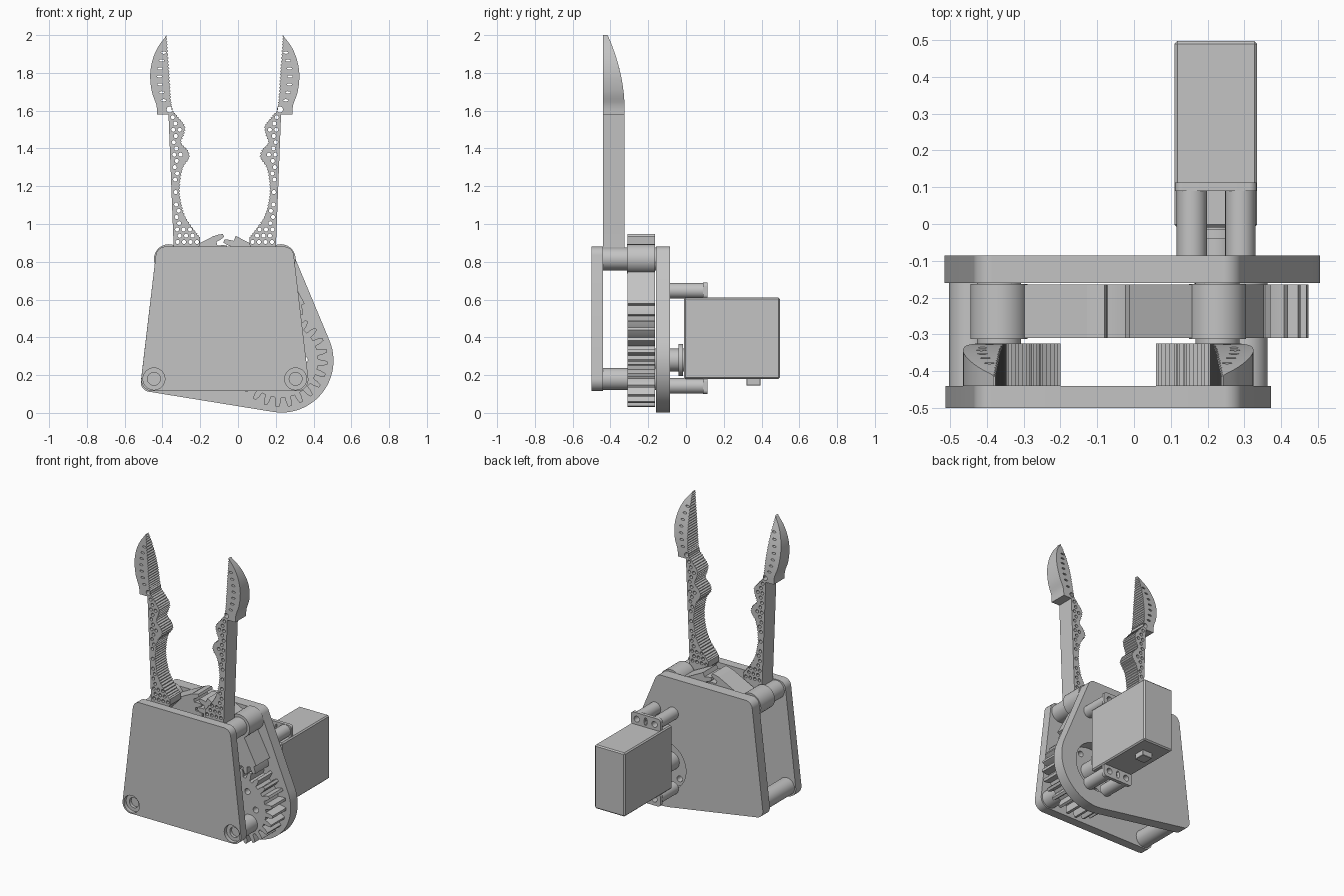
import bpy, bmesh, math
from mathutils import Vector as V
from mathutils.geometry import intersect_point_line

if "Cube" in bpy.data.objects:
    bpy.data.objects.remove(bpy.data.objects["Cube"])

grey = bpy.data.materials.new("plain grey")
grey.use_nodes = True
grey.diffuse_color = (0.55, 0.55, 0.55, 1)
grey.node_tree.nodes["Principled BSDF"].inputs["Base Color"].default_value = grey.diffuse_color

AXIS = -0.07                      # mirror line between the two fingers
PIVOT_L, PIVOT_R = V((-0.367, 0.815)), V((0.227, 0.815))
DRIVE = V((0.225, 0.28))


def polar(c, r, a):
    return c + V((r * math.cos(a), r * math.sin(a)))


def ellipse(c, rx, rz=None, n=32):
    rz = rz or rx
    return [V((c[0] + rx * math.cos(math.tau * i / n), c[1] + rz * math.sin(math.tau * i / n)))
            for i in range(n)]


def rounded(corners, steps=10):
    """Polygon (x, z, radius) with filleted corners."""
    out = []
    for i, (x, z, r) in enumerate(corners):
        p = V((x, z))
        a = (V(corners[i - 1][:2]) - p).normalized()
        b = (V(corners[(i + 1) % len(corners)][:2]) - p).normalized()
        half = a.angle(b) / 2
        c = p + (a + b).normalized() * r / math.sin(half)
        s, e = p + a * r / math.tan(half) - c, p + b * r / math.tan(half) - c
        full = s.angle(e)
        for k in range(steps + 1):
            t = k / steps
            out.append(c + (s * math.sin((1 - t) * full) + e * math.sin(t * full)) / math.sin(full))
    return out


def finish(name, mesh):
    mesh.materials.clear()
    mesh.materials.append(grey)
    mesh.polygons.foreach_set("use_smooth", [True] * len(mesh.polygons))
    mesh.set_sharp_from_angle(angle=math.radians(30))
    ob = bpy.data.objects.new(name, mesh)
    bpy.context.collection.objects.link(ob)
    return ob


def slab(name, loops, y0, y1, back=None):
    """Extrude an outline with holes (x, z) from y0 to y1; back(z) thins the rear face."""
    cu = bpy.data.curves.new(name, "CURVE")
    cu.dimensions, cu.fill_mode, cu.extrude = "2D", "BOTH", (y1 - y0) / 2
    for loop in loops:
        sp = cu.splines.new("POLY")
        sp.points.add(len(loop) - 1)
        for pt, p in zip(sp.points, loop):
            pt.co = (p[0], p[1], 0, 1)
        sp.use_cyclic_u = True
    tmp = bpy.data.objects.new(name, cu)
    bpy.context.collection.objects.link(tmp)
    dg = bpy.context.evaluated_depsgraph_get()
    mesh = bpy.data.meshes.new_from_object(tmp.evaluated_get(dg))
    bpy.data.objects.remove(tmp)
    bpy.data.curves.remove(cu)
    bm = bmesh.new()
    bm.from_mesh(mesh)
    bmesh.ops.remove_doubles(bm, verts=bm.verts, dist=1e-5)
    for v in bm.verts:
        x, z, d = v.co
        y = (y0 + y1) / 2 - d
        if back and d < 0:
            y -= back(z)
        v.co = (x, y, z)
    bmesh.ops.recalc_face_normals(bm, faces=bm.faces)
    bm.to_mesh(mesh)
    bm.free()
    mesh.name = name
    return finish(name, mesh)


def rod(name, c, r, y0, y1, bore=None):
    return slab(name, [ellipse(c, r)] + ([ellipse(c, bore)] if bore else []), y0, y1)


def box(name, lo, hi, bevel):
    bm = bmesh.new()
    bmesh.ops.create_cube(bm, size=1)
    for v in bm.verts:
        v.co = [l + (c + 0.5) * (h - l) for c, l, h in zip(v.co, lo, hi)]
    bmesh.ops.bevel(bm, geom=bm.edges[:], offset=bevel, segments=1, affect="EDGES")
    mesh = bpy.data.meshes.new(name)
    bm.to_mesh(mesh)
    bm.free()
    return finish(name, mesh)


def gear(c, root, tip, n, phase, a0=0, a1=360):
    """Toothed outline; a partial range gives a pie-shaped sector."""
    pitch, out = 360 / n, []
    part = a1 - a0 < 360
    if part:
        out += [c, polar(c, root, math.radians(a0))]
    for k in range(-n, 2 * n):
        a = phase + k * pitch
        if not (a0 + 0.25 * pitch < a < a1 - 0.25 * pitch if part else a0 <= a < a1):
            continue
        for off, r in ((-.3, root), (-.25, (root + tip) / 2), (-.13, tip),
                       (.13, tip), (.25, (root + tip) / 2), (.3, root)):
            out.append(polar(c, r, math.radians(a + off * pitch)))
    if part:
        out.append(polar(c, root, math.radians(a1)))
    return out


# Front and back plates
posts = [V((-0.445, 0.18)), V((0.305, 0.18))]
slab("front_plate", [rounded([(-0.52, 0.115, .06), (0.38, 0.115, .06), (0.29, 0.88, .05), (-0.43, 0.88, .05)])]
     + [ellipse(p, 0.058) for p in posts], -0.5, -0.44)
slab("back_plate", [rounded([(-0.52, 0.12, .05), (0.675, -0.074, .275), (0.277, 0.88, .05), (-0.43, 0.88, .05)], 24),
                    ellipse(DRIVE, 0.165, n=48)], -0.16, -0.085)

# Lower posts with recessed screws
for side, p in zip(("right", "left"), posts):
    rod(side + "_post", p, 0.058, -0.475, -0.16, 0.034)
    rod(side + "_screw", p, 0.034, -0.455, -0.17)

# Drive gear and the two meshing finger gears
slab("drive_gear", [gear(DRIVE, 0.2, 0.25, 24, 86.25 % 15)]
     + [ellipse(polar(DRIVE, 0.125, math.radians(60 * i)), 0.02, n=16) for i in range(6)], -0.31, -0.165)
slab("right_finger_gear", [gear(PIVOT_L, 0.268, 0.316, 31, 0, -50, 27)], -0.31, -0.165)
slab("left_finger_gear", [gear(PIVOT_R, 0.268, 0.316, 31, 180 + 180 / 31, 153, 298)], -0.31, -0.165)
for side, p in (("right", PIVOT_L), ("left", PIVOT_R)):
    rod(side + "_hub", p, 0.078, -0.312, -0.163)
    rod(side + "_pivot", p, 0.06, -0.44, -0.16)

# Finger outline: gripping edge from tip to base, then the outer edge
grip = [V(p) for p in ((-.376, 2), (-.362, 1.8), (-.348, 1.62), (-.322, 1.575), (-.28, 1.52), (-.284, 1.475),
                       (-.298, 1.43), (-.264, 1.39), (-.256, 1.35), (-.29, 1.295), (-.306, 1.2),
                       (-.3, 1.12), (-.272, 1.03), (-.2, .93))]
outer = [V(p) for p in ((-.428, 1.58), (-.432, 1.63), (-.456, 1.7), (-.465, 1.79), (-.452, 1.87),
                        (-.422, 1.94), (-.376, 2))]


def smooth(pts, step):
    """Catmull-Rom curve sampled at about the given step."""
    ext, out = [pts[0]] + pts + [pts[-1]], []
    for a, b, c, d in zip(ext, ext[1:], ext[2:], ext[3:]):
        n = max(2, round((c - b).length / step))
        for k in range(n):
            t = k / n
            out.append(0.5 * (2 * b + (c - a) * t + (2 * a - 5 * b + 4 * c - d) * t * t
                              + (3 * b - a - 3 * c + d) * t ** 3))
    return out + [pts[-1]]


edge = smooth(grip, 0.008)
for i in range(1, len(edge) - 1, 2):      # fine serration
    edge[i] = edge[i] - V((0.007, 0))
outline = edge + [V((-.2, .89)), V((-.31, .77)), V((-.345, .8)), V((-.341, .89))]
outline += [V((-.341 - .027 * i / 8, .89 + .69 * i / 8)) for i in range(1, 9)] + smooth(outer, 0.02)[:-1]


def clearance(p):
    best, inside = 9, False
    for a, b in zip(outline, outline[1:] + outline[:1]):
        q, t = intersect_point_line(p, a, b)
        q = a.lerp(b, min(1, max(0, t)))
        best = min(best, (p - V(q[:2])).length)
        if (a.y > p.y) != (b.y > p.y) and p.x < a.x + (p.y - a.y) * (b.x - a.x) / (b.y - a.y):
            inside = not inside
    return best if inside else -1


# Lightening holes along the shaft and slots up the blade
holes = [ellipse((-0.362, 1.606), 0.016, n=16)]
for row in range(21):
    z = 0.905 + row * 0.033
    for col in range(5):
        p = V((-.341 - (z - .89) * .039 + .022 + (row % 2) * .012 + col * .034, z))
        if clearance(p) > 0.0145:
            holes.append(ellipse(p, 0.011, n=12))
for i in range(7):
    z = 1.655 + i * 0.042
    holes.append(ellipse((-0.393 - 0.022 * math.sin(math.pi * i / 6), z), 0.014, 0.006, 12))

for side, flip in (("right", False), ("left", True)):
    loops = [[V((2 * AXIS - p.x, p.y)) if flip else p for p in l] for l in [outline] + holes]
    slab(side + "_finger", loops, -0.44, -0.325, lambda z: 0.09 * (max(0, z - 1.6) / 0.4) ** 2)

# Servo with horn, mounting ears, spacers and cable socket
box("servo_body", (0.11, -0.01, 0.18), (0.335, 0.498, 0.61), 0.008)
box("servo_cable_socket", (0.185, 0.32, 0.145), (0.26, 0.395, 0.19), 0.002)
rod("servo_horn", DRIVE, 0.085, -0.04, -0.015)
rod("servo_shaft", DRIVE, 0.06, -0.2, -0.005)
for level, z0 in (("lower", 0.1), ("upper", 0.605)):
    z1 = z0 + 0.085
    spots = [(x, (z0 + z1) / 2) for x in (0.157, 0.289)]
    slot = ellipse((0.223, (z0 + z1) / 2), 0.012, 0.026, 12)
    slab(level + "_servo_ear", [rounded([(0.112, z0, .02), (0.333, z0, .02), (0.333, z1, .02), (0.112, z1, .02)]), slot]
         + [ellipse(s, 0.02, n=20) for s in spots], 0.09, 0.113)
    for i, s in enumerate(spots):
        rod(level + "_spacer_" + str(i + 1), s, 0.041, -0.09, 0.092, 0.02)
